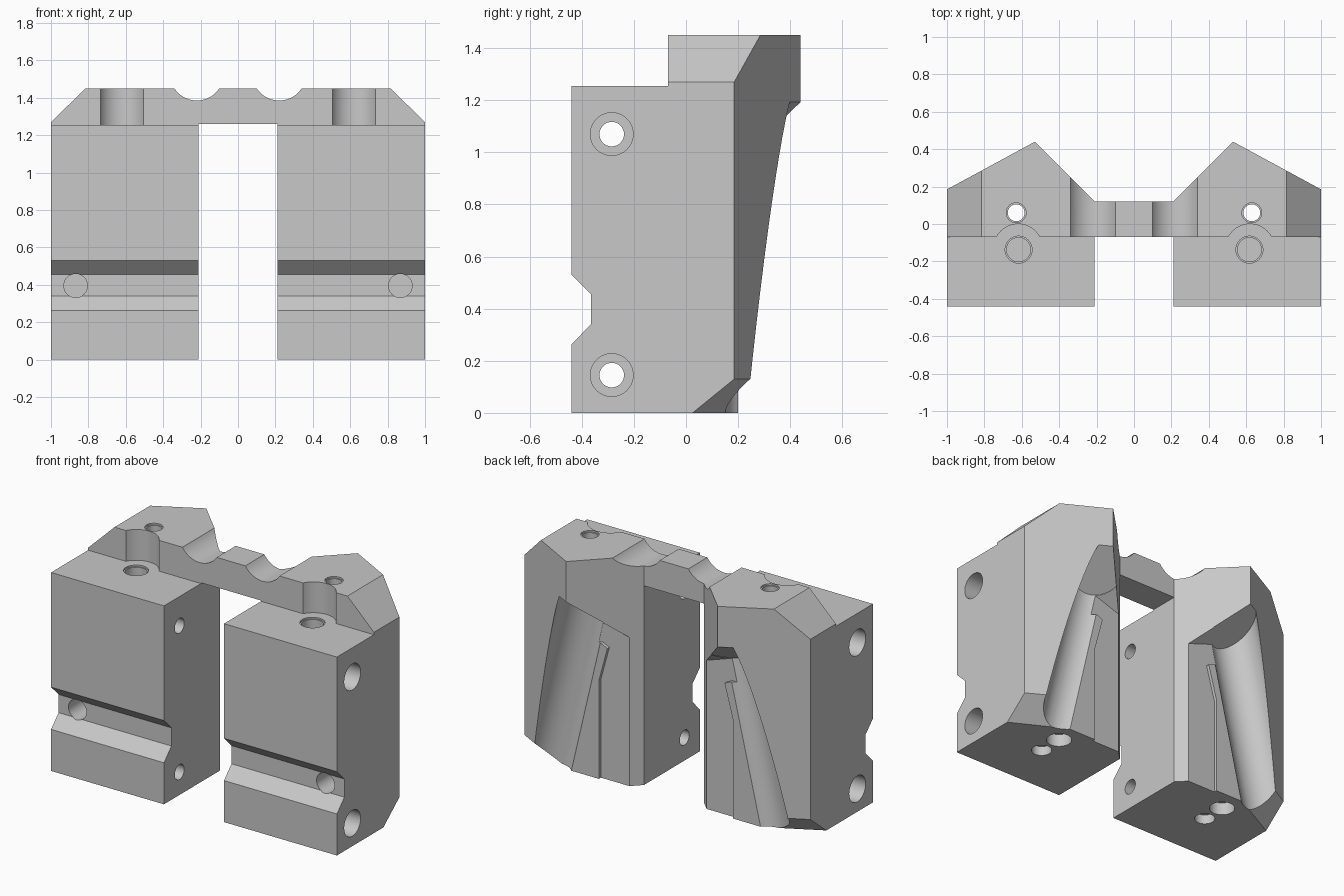
import bpy, bmesh, math
from mathutils import Vector

cube = bpy.data.objects.get("Cube")
if cube:
    bpy.data.objects.remove(cube, do_unlink=True)

grey = bpy.data.materials.new("plain grey")
grey.use_nodes = True
colour = (0.58, 0.58, 0.58, 1)
grey.diffuse_color = colour
grey.node_tree.nodes["Principled BSDF"].inputs["Base Color"].default_value = colour


def make_object(name, bm):
    bmesh.ops.recalc_face_normals(bm, faces=bm.faces)
    if bm.calc_volume(signed=True) < 0:
        bmesh.ops.reverse_faces(bm, faces=bm.faces)
    mesh = bpy.data.meshes.new(name)
    bm.to_mesh(mesh)
    bm.free()
    mesh.materials.append(grey)
    obj = bpy.data.objects.new(name, mesh)
    bpy.context.collection.objects.link(obj)
    return obj


def prism(points, low, high, axis="z"):
    """Extrude an outline along an axis."""
    place = {"x": lambda p, h: (h, p[0], p[1]),
             "y": lambda p, h: (p[0], h, p[1]),
             "z": lambda p, h: (p[0], p[1], h)}[axis]
    bm = bmesh.new()
    face = bm.faces.new([bm.verts.new(place(p, low)) for p in points])
    made = bmesh.ops.extrude_face_region(bm, geom=[face])["geom"]
    shift = Vector(place((0, 0), high - low))
    bmesh.ops.translate(bm, verts=[v for v in made if isinstance(v, bmesh.types.BMVert)], vec=shift)
    bmesh.ops.recalc_face_normals(bm, faces=bm.faces)
    return bm


def rod(start, end, radius):
    """Round bar between two points."""
    a, b = Vector(start), Vector(end)
    bm = bmesh.new()
    bmesh.ops.create_cone(bm, cap_ends=True, segments=64, radius1=radius,
                          radius2=radius, depth=(b - a).length)
    turn = (b - a).to_track_quat("Z", "Y").to_matrix()
    bmesh.ops.rotate(bm, verts=bm.verts, matrix=turn)
    bmesh.ops.translate(bm, verts=bm.verts, vec=(a + b) / 2)
    return bm


def slice_off(bm, point, normal):
    """Cut away what lies beyond a plane and close the cut."""
    geom = bm.verts[:] + bm.edges[:] + bm.faces[:]
    cut = bmesh.ops.bisect_plane(bm, geom=geom, plane_co=point, plane_no=normal,
                                 clear_outer=True, dist=1e-5)["geom_cut"]
    edges = [e for e in cut if isinstance(e, bmesh.types.BMEdge)]
    bmesh.ops.holes_fill(bm, edges=edges)
    return bm


# Left block with sloped top and bottom corners
block = prism([(.21, -.44), (1, -.44), (1, .185), (.53, .44), (.21, .12)], 0, 1.45)
slice_off(block, (.815, 0, 1.45), (.18, 0, .185))
slice_off(block, (1, .185, .13), (.0325, .0611, -.0752))
body = make_object("clamp_body", block)

helpers = []


def combine(name, bm, operation="DIFFERENCE"):
    tool = make_object(name, bm)
    tool.hide_render = True
    helpers.append(tool)
    mod = body.modifiers.new(name, "BOOLEAN")
    mod.operation = operation
    mod.solver = "EXACT"
    mod.object = tool


# Slanted round channel in the back, with flats beside it and one sloping end
end_point, end_normal = Vector((.53, .44, 1.19)), Vector((-.274, -.509, .815))


def axis_x(z):
    return .774 - .235 * z


# The channel's upper end is slid along its axis onto the sloping end plane
channel = rod((axis_x(-.2), .3, -.2), (axis_x(.9), .3, .9), .148)
along = Vector((-.235, 0, 1))
for v in channel.verts:
    if v.co.z > .5:
        gap = (end_point - v.co).dot(end_normal) / along.dot(end_normal)
        v.co += along * (gap + .003)
combine("back_channel", channel)

low_x, high_x = axis_x(-.1), axis_x(1.3)
upper_flat = prism([(.2, -.1), (low_x, -.1), (high_x, 1.3), (.2, 1.3)], .2, .7, "y")
lower_flat = prism([(.2, -.1), (.47, -.1), (.47, .62), (.41, .84), (.45, .86),
                    (axis_x(.86), .86), (high_x, 1.3), (.2, 1.3)], .18, .65, "y")
for name, bm in (("back_flat", upper_flat), ("back_recess", lower_flat)):
    combine(name, slice_off(bm, end_point, end_normal))

# Step in front of the upper part, then the bridge between the blocks
combine("front_step", prism([(.1, -.6), (1.2, -.6), (1.2, -.07), (.1, -.07)], 1.255, 1.7))
combine("bridge", prism([(-.1, -.07), (.24, -.07), (.24, .12), (-.1, .12)], 1.26, 1.45), "UNION")
combine("bridge_groove", rod((.22, -.6, 1.528), (.22, .7, 1.528), .143))

# Horizontal slot across the front
combine("front_slot", prism([(-.54, .63), (-.365, .455), (-.365, .34), (-.54, .16)], .1, 1.1, "x"))
combine("front_hole", rod((.868, -.6, .395), (.868, -.2, .395), .063))

# Side bolt holes with counterbores
for z in (.145, 1.07):
    combine("side_hole", rod((.1, -.285, z), (1.1, -.285, z), .047))
    combine("side_counterbore", rod((.82, -.285, z), (1.1, -.285, z), .082))

# Vertical screw holes with shallow rims
combine("screw_relief", rod((.62, -.13, 1.255), (.62, -.13, 1.6), .13))
combine("screw_hole", rod((.617, -.137, 1.0), (.617, -.137, 1.6), .064))
combine("screw_rim", rod((.617, -.137, 1.245), (.617, -.137, 1.6), .072))
combine("bottom_screw_hole", rod((.63, -.1, -.1), (.63, -.1, .06), .06))
combine("pin_hole", rod((.63, .06, -.1), (.63, .06, 1.6), .045))
combine("pin_rim", rod((.63, .06, 1.44), (.63, .06, 1.6), .053))
combine("bottom_pin_counterbore", rod((.63, .06, -.1), (.63, .06, .08), .075))

# Mirror to the other side
mirror = body.modifiers.new("mirror", "MIRROR")
mirror.use_axis[0] = True
mirror.use_bisect_axis[0] = True
mirror.use_clip = True

# Bake the result and drop the helpers
bpy.context.view_layer.update()
graph = bpy.context.evaluated_depsgraph_get()
final = bpy.data.meshes.new_from_object(body.evaluated_get(graph))
body.modifiers.clear()
body.data = final
for tool in helpers:
    bpy.data.objects.remove(tool, do_unlink=True)
final.materials.clear()
final.materials.append(grey)
for face in final.polygons:
    face.material_index = 0

bpy.ops.object.select_all(action="DESELECT")
body.select_set(True)
bpy.context.view_layer.objects.active = body
bpy.ops.object.shade_smooth_by_angle(angle=math.radians(25))
